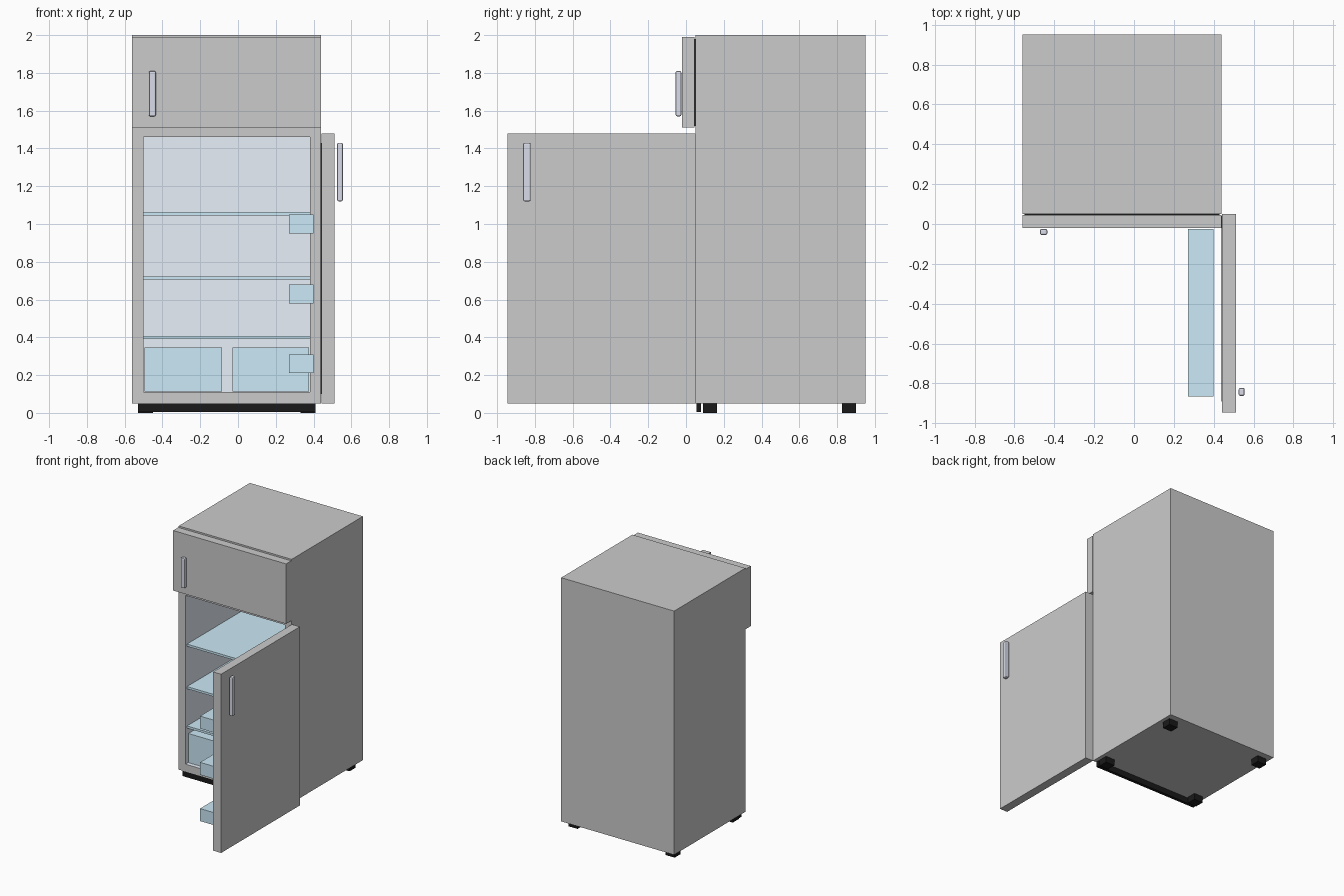
import bpy
import bmesh

default_cube = bpy.data.objects.get("Cube")
if default_cube:
    bpy.data.objects.remove(default_cube, do_unlink=True)


def material(name, rgb):
    mat = bpy.data.materials.new(name)
    mat.use_nodes = True
    mat.diffuse_color = (*rgb, 1)
    mat.node_tree.nodes["Principled BSDF"].inputs["Base Color"].default_value = (*rgb, 1)
    return mat


LINER = material("liner", (0.8, 0.87, 0.95))
BLUE = material("pale_blue", (0.6, 0.82, 0.93))
HANDLE = material("handle_metal", (0.7, 0.72, 0.82))
BLACK = material("black_rubber", (0.01, 0.01, 0.01))


def box(name, x, y, z, mat=None, bevel=0):
    """Box from its (low, high) range on each axis."""
    bpy.ops.mesh.primitive_cube_add(size=1)
    obj = bpy.context.object
    obj.name = obj.data.name = name
    for v in obj.data.vertices:
        v.co = [r[0] if c < 0 else r[1] for c, r in zip(v.co, (x, y, z))]
    if mat:
        obj.data.materials.append(mat)
    if bevel:
        mod = obj.modifiers.new("rounding", 'BEVEL')
        mod.width = bevel
        mod.segments = 2
    return obj


# Cabinet with an open fridge compartment sunk into its front face
X = (-0.56, 0.44)
INNER_X = (-0.5, 0.38)
INNER_Z = (0.11, 1.46)
FRONT, INNER_BACK = 0.05, 0.89

cabinet = box("cabinet", X, (FRONT, 0.95), (0.05, 2))
cabinet.data.materials.append(None)
cabinet.data.materials.append(LINER)
bm = bmesh.new()
bm.from_mesh(cabinet.data)
bm.normal_update()
opening = min(bm.faces, key=lambda f: f.calc_center_median().y)
bmesh.ops.inset_individual(bm, faces=[opening], thickness=0.05)
middle = opening.calc_center_median()
for v in opening.verts:
    v.co.x = INNER_X[v.co.x > middle.x]
    v.co.z = INNER_Z[v.co.z > middle.z]
before = set(bm.faces)
back = bmesh.ops.extrude_discrete_faces(bm, faces=[opening])["faces"][0]
for v in back.verts:
    v.co.y = INNER_BACK
back.material_index = 1
for edge in back.edges:
    for face in edge.link_faces:
        face.material_index = 1
bmesh.ops.recalc_face_normals(bm, faces=bm.faces[:])
bm.to_mesh(cabinet.data)
bm.free()

# Closed freezer door above, with a recessed seal
box("freezer_door", X, (-0.02, 0.045), (1.51, 1.99))
box("freezer_seal", (-0.55, 0.43), (0.045, FRONT), (1.52, 1.98), BLACK)
box("freezer_handle", (-0.472, -0.435), (-0.055, -0.025), (1.57, 1.81), HANDLE, 0.008)

# Fridge door swung fully open on the left
box("fridge_door", (0.442, 0.512), (-0.945, FRONT), (0.05, 1.48))
box("fridge_seal", (0.438, 0.442), (-0.89, 0.04), (0.1, 1.43), BLACK)
box("fridge_handle", (0.525, 0.555), (-0.862, -0.822), (1.12, 1.43), HANDLE, 0.008)
for z in (0.21, 0.58, 0.95):
    box("door_bin", (0.27, 0.4), (-0.865, -0.025), (z, z + 0.1), BLUE)

# Shelves and drawers
for z in (0.39, 0.705, 1.045):
    box("shelf", INNER_X, (0.07, 0.87), (z, z + 0.018), BLUE)
for x in ((-0.495, -0.085), (-0.03, 0.375)):
    box("drawer", x, (0.08, 0.75), (0.112, 0.345), BLUE)

# Feet and front plinth
for x in (-0.53, 0.33):
    for y in (0.09, 0.825):
        box("foot", (x, x + 0.08), (y, y + 0.075), (0, 0.05), BLACK)
box("plinth", (-0.53, 0.41), (0.055, 0.08), (0.005, 0.05), BLACK)
